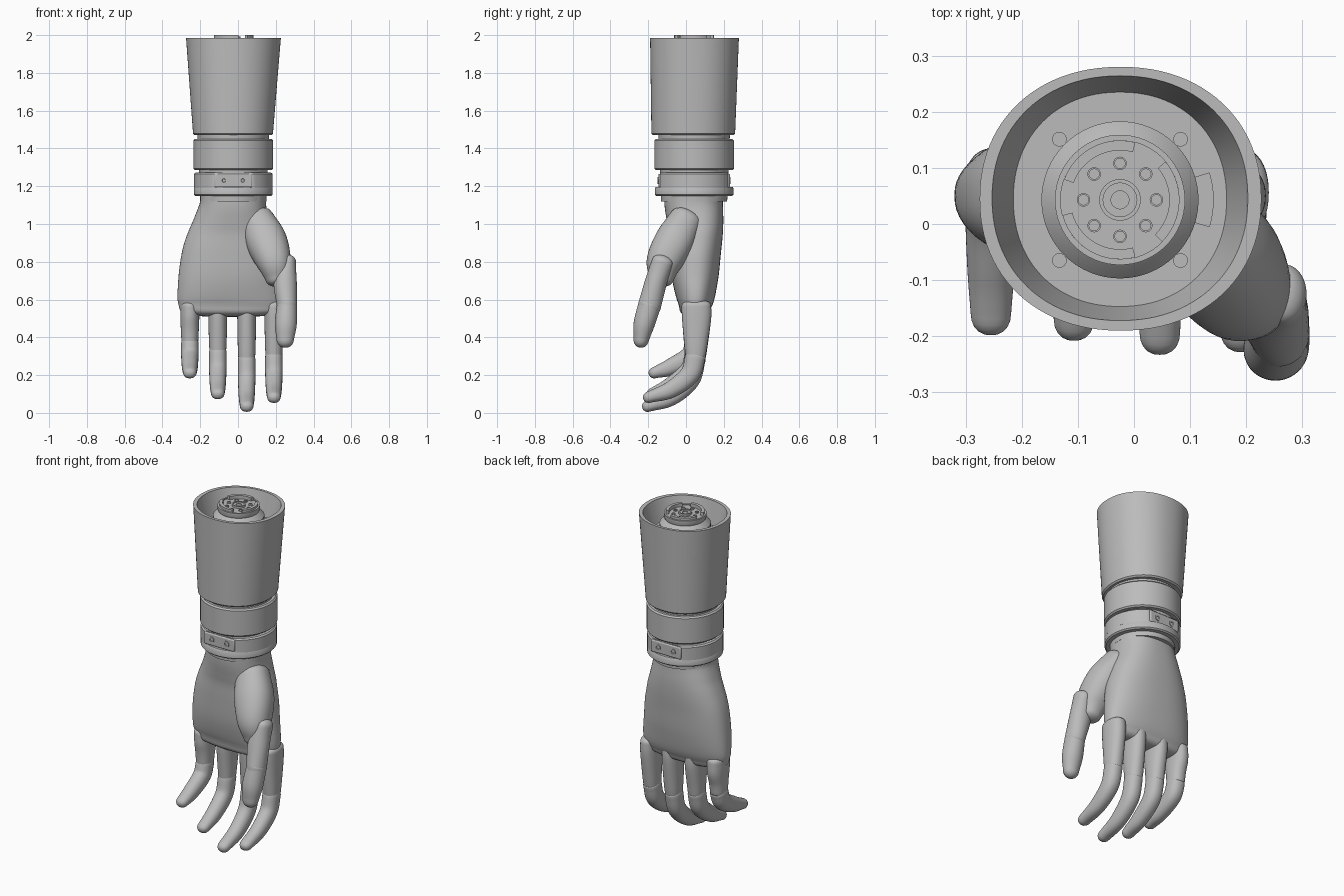
import bpy
import bmesh
from math import sin, cos, pi, radians
from mathutils import Vector

cube = bpy.data.objects.get("Cube")
if cube:
    bpy.data.objects.remove(cube, do_unlink=True)

grey = bpy.data.materials.new("plain_grey")
grey.use_nodes = True
grey.diffuse_color = (0.5, 0.5, 0.5, 1)
grey.node_tree.nodes["Principled BSDF"].inputs["Base Color"].default_value = (0.5, 0.5, 0.5, 1)

CX, CY = -0.025, 0.043   # axis of forearm and wrist
parts = []


def skin(name, rings):
    """Bridge rings of equal length and cap both ends."""
    bm = bmesh.new()
    loops = [[bm.verts.new(p) for p in ring] for ring in rings]
    n = len(loops[0])
    for a, b in zip(loops, loops[1:]):
        for i in range(n):
            j = (i + 1) % n
            bm.faces.new((a[i], a[j], b[j], b[i]))
    bm.faces.new(loops[0])
    bm.faces.new(loops[-1])
    bmesh.ops.recalc_face_normals(bm, faces=bm.faces)
    mesh = bpy.data.meshes.new(name)
    bm.to_mesh(mesh)
    bm.free()
    mesh.materials.append(grey)
    obj = bpy.data.objects.new(name, mesh)
    bpy.context.collection.objects.link(obj)
    parts.append(obj)
    return obj


def outline(hx, hy, power=2.0, n=48):
    """Superellipse outline."""
    def bend(v):
        return (1 if v >= 0 else -1) * abs(v) ** (2 / power)
    return [(hx * bend(cos(2 * pi * i / n)), hy * bend(sin(2 * pi * i / n))) for i in range(n)]


def extents_stack(name, rows, power=2.0, n=96):
    """Horizontal rings from rows of z, x min, x max, y min, y max."""
    rings = []
    for z, x0, x1, y0, y1 in rows:
        pts = outline((x1 - x0) / 2, (y1 - y0) / 2, power, n)
        rings.append([((x0 + x1) / 2 + x, (y0 + y1) / 2 + y, z) for x, y in pts])
    return skin(name, rings)


def turned(name, rows, at=(0, 0, 0), n=64, flat=None):
    """Round part from rows of z, radius; flat trims it front and back."""
    rings = []
    for z, r in rows:
        lim = flat or r
        rings.append([(x, max(-lim, min(lim, y)), z) for x, y in outline(r, r, 2, n)])
    obj = skin(name, rings)
    obj.location = at
    return obj


def sector(name, r0, r1, a0, a1, z0, z1, steps=14):
    angles = [radians(a0 + (a1 - a0) * i / steps) for i in range(steps + 1)]
    flat = [(r1 * cos(a), r1 * sin(a)) for a in angles]
    flat += [(r0 * cos(a), r0 * sin(a)) for a in reversed(angles)]
    return skin(name, [[(CX + x, CY + y, z) for x, y in flat] for z in (z0, z1)])


def limb(name, keys, power=2.0, start=0.02, end=0.03, blunt=1.0, n=40, sub=6):
    """Smooth tube through keys of x, y, z, half width, half depth, with domed ends."""
    k = [Vector(v) for v in keys]
    k = [2 * k[0] - k[1]] + k + [2 * k[-1] - k[-2]]
    path = []
    for i in range(1, len(k) - 2):
        a, b, c, d = k[i - 1:i + 3]
        for s in range(sub):
            t = s / sub
            path.append(0.5 * (2 * b + (c - a) * t + (2 * a - 5 * b + 4 * c - d) * t * t
                               + (3 * b - a - 3 * c + d) * t ** 3))
    path.append(k[-2])
    centres = [Vector(p[:3]) for p in path]

    def ring(i, shift=0.0, scale=1.0):
        t = (centres[min(i + 1, len(path) - 1)] - centres[max(i - 1, 0)]).normalized()
        side = (Vector((1, 0, 0)) - t * t.x).normalized()
        up = t.cross(side)
        pts = outline(path[i][3] * scale, path[i][4] * scale, power, n)
        return [centres[i] + t * shift + side * x + up * y for x, y in pts]

    dome = [(sin(radians(a)), cos(radians(a)) ** blunt) for a in (18, 36, 54, 70, 82, 88)]
    rings = [ring(0, -start * s, c) for s, c in reversed(dome)]
    rings += [ring(i) for i in range(len(path))]
    rings += [ring(len(path) - 1, end * s, c) for s, c in dome]
    return skin(name, rings)


# Forearm sleeve: tapered outside, rim, hollow top with a floor
FLOOR = 1.85
extents_stack("forearm_sleeve", [
    (1.47, -0.23, 0.177, -0.175, 0.252),
    (1.478, -0.238, 0.185, -0.183, 0.26),
    (1.985, -0.275, 0.227, -0.19, 0.28),
    (1.985, -0.253, 0.203, -0.172, 0.264),
    (FLOOR, -0.215, 0.165, -0.147, 0.235)], power=2.15)

# Wrist: inner core with two bands around it
turned("wrist_core", [(1.12, 0.175), (1.49, 0.19)], (CX, CY, 0))
turned("upper_wrist_band", [(1.285, 0.203), (1.293, 0.211), (1.442, 0.211), (1.45, 0.203)], (CX, CY, 0))
turned("lower_wrist_band", [(1.19, 0.208), (1.265, 0.208), (1.272, 0.2)], (CX, CY, 0), n=96, flat=0.18)
turned("wrist_lip", [(1.148, 0.2), (1.155, 0.208), (1.19, 0.208), (1.196, 0.204)], (CX, CY, 0))

# Screw plates, front and back
for side, tag in ((-1, "front"), (1, "back")):
    y = CY + side * 0.18
    bpy.ops.mesh.primitive_cube_add(size=1, location=(CX, y, 1.23))
    plate = bpy.context.object
    plate.name = tag + "_screw_plate"
    plate.scale = (0.2, 0.018, 0.072)
    bpy.ops.object.transform_apply(location=False, rotation=False, scale=True)
    plate.data.materials.append(grey)
    bevel = plate.modifiers.new("rounded", 'BEVEL')
    bevel.width = 0.006
    bevel.segments = 2
    parts.append(plate)
    for dx in (-0.05, 0.05):
        screw = turned(tag + "_screw", [(0, 0.018), (0.005, 0.018), (0.005, 0.01), (0.001, 0.008)],
                       (CX + dx, y + side * 0.008, 1.23), n=24)
        screw.rotation_euler.x = -side * pi / 2

# Connector inside the sleeve
turned("connector_hub", [(FLOOR - 0.01, 0.14), (1.925, 0.14), (1.95, 0.118), (1.955, 0.112),
                         (1.965, 0.116), (1.986, 0.116), (1.986, 0.106), (1.98, 0.106)], (CX, CY, 0))
for a0, a1 in ((75, 160), (195, 285), (315, 400)):
    sector("connector_crown", 0.088, 0.106, a0, a1, 1.975, 2.0)
turned("connector_boss", [(1.97, 0.037), (1.992, 0.037), (1.992, 0.03), (1.987, 0.03),
                          (1.987, 0.016), (1.982, 0.016)], (CX, CY, 0), n=32)
for i in range(8):
    a = radians(45 * i)
    turned("connector_screw", [(1.975, 0.012), (1.984, 0.012), (1.984, 0.009), (1.981, 0.009)],
           (CX + 0.065 * cos(a), CY + 0.065 * sin(a), 0), n=20)
sector("locking_tab", 0.11, 0.167, -17, 17, FLOOR - 0.005, 1.885)
for sx in (-1, 1):
    for sy in (-1, 1):
        turned("floor_screw", [(FLOOR - 0.01, 0.013), (FLOOR + 0.004, 0.013)],
               (CX + sx * 0.108, CY + sy * 0.108, 0), n=24)

# Palm from wrist to knuckles
palm_rows = [
    (1.16, -0.2, 0.15, -0.115, 0.195),
    (1.10, -0.203, 0.15, -0.113, 0.195),
    (1.02, -0.232, 0.168, -0.10, 0.198),
    (0.95, -0.262, 0.19, -0.09, 0.195),
    (0.85, -0.295, 0.212, -0.085, 0.185),
    (0.72, -0.315, 0.225, -0.075, 0.172),
    (0.61, -0.32, 0.235, -0.052, 0.152),
    (0.55, -0.31, 0.225, -0.035, 0.128)]
limb("palm", [((a + b) / 2, (c + d) / 2, z, (b - a) / 2, (d - c) / 2) for z, a, b, c, d in palm_rows],
     power=2.4, start=0.005, end=0.04, blunt=0.5, n=72)

# Fingers: name, x, middle joint height, tip height, tip y
for name, x, zj, zt, yt in (("little", -0.255, 0.37, 0.215, -0.16), ("ring", -0.107, 0.325, 0.105, -0.17),
                            ("middle", 0.046, 0.285, 0.038, -0.195), ("index", 0.19, 0.30, 0.085, -0.19)):
    limb(name + "_finger_base", [
        (x, 0.055, 0.57, 0.05, 0.078), (x, 0.056, 0.5, 0.05, 0.077),
        (x, 0.052, zj + 0.06, 0.047, 0.061), (x, 0.05, zj, 0.044, 0.053)], power=2.2, start=0.03, end=0.02)
    d = zj - zt
    limb(name + "_finger_tip", [
        (x, 0.05, zj, 0.046, 0.054), (x, 0.02, zj - 0.45 * d, 0.046, 0.052),
        (x, -0.08, zj - 0.82 * d, 0.042, 0.045), (x, yt, zt, 0.036, 0.031)],
        power=2.2, start=0.025, end=0.038, blunt=0.8)

# Thumb: root in the palm, then two segments
limb("thumb_root", [
    (0.10, 0.0, 1.02, 0.09, 0.09), (0.15, -0.06, 0.91, 0.108, 0.105),
    (0.19, -0.115, 0.80, 0.092, 0.095), (0.208, -0.13, 0.71, 0.062, 0.065)], power=2.2, start=0.05, end=0.04)
limb("thumb_base", [
    (0.268, -0.125, 0.80, 0.04, 0.055), (0.25, -0.157, 0.70, 0.061, 0.058),
    (0.26, -0.195, 0.56, 0.053, 0.061)], start=0.035, end=0.025)
limb("thumb_tip", [
    (0.26, -0.19, 0.58, 0.053, 0.06), (0.253, -0.222, 0.47, 0.058, 0.056),
    (0.25, -0.237, 0.39, 0.046, 0.041)], start=0.02, end=0.045, blunt=0.9)

# Smooth shading with sharp edges kept
bpy.ops.object.select_all(action='DESELECT')
for obj in parts:
    obj.select_set(True)
bpy.context.view_layer.objects.active = parts[0]
bpy.ops.object.shade_smooth_by_angle(angle=radians(35))
